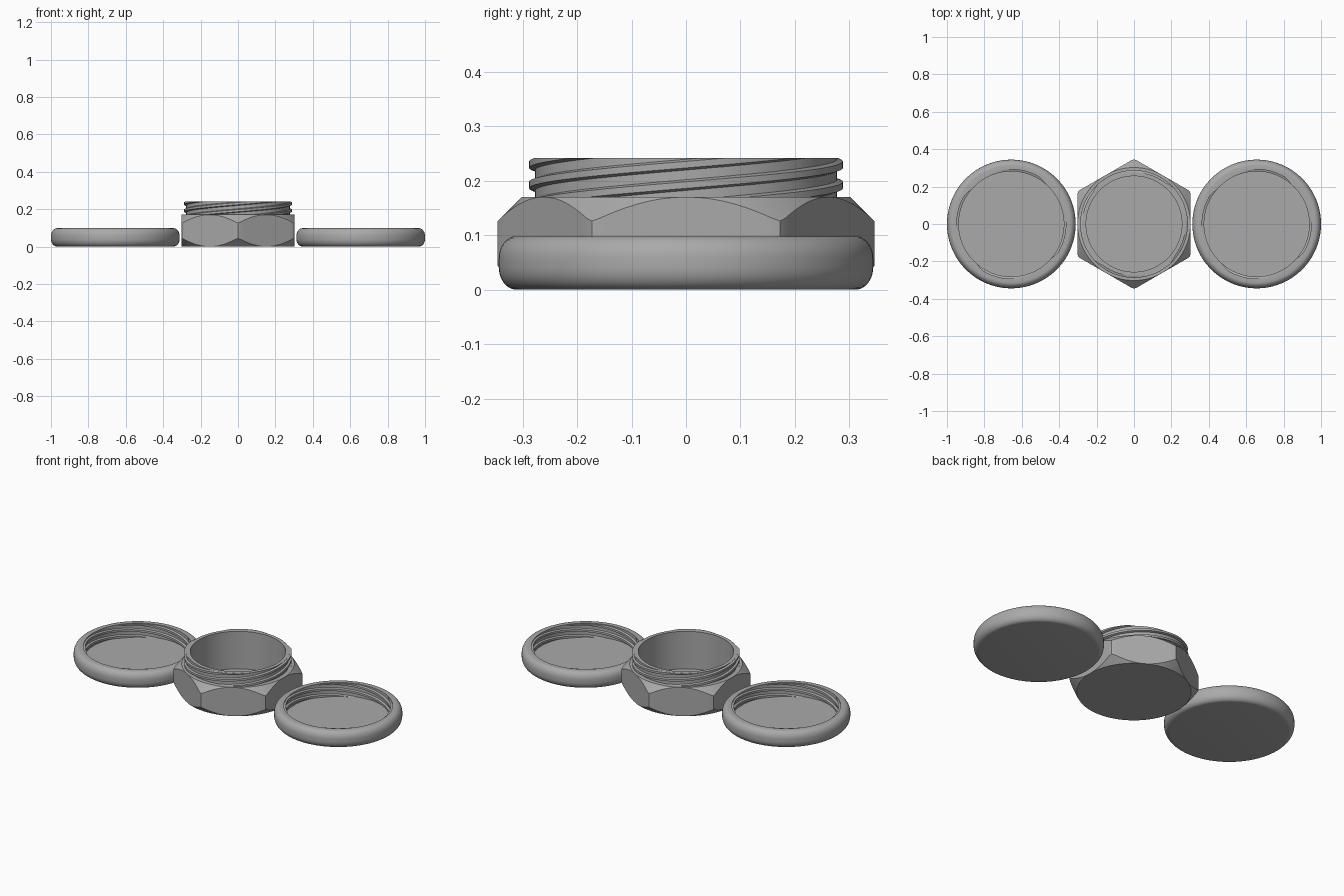
import bpy, bmesh, math

cube = bpy.data.objects.get("Cube")
if cube:
    bpy.data.objects.remove(cube)

steel = bpy.data.materials.new("grey_steel")
steel.use_nodes = True
GREY = (0.40, 0.40, 0.40, 1)
steel.diffuse_color = GREY
steel.node_tree.nodes["Principled BSDF"].inputs["Base Color"].default_value = GREY

SEGMENTS = 144
HEX_FLAT = 0.302
HEX_TOP = 0.17
NECK_TOP = 0.242
NECK_RADIUS = 0.277
CAP_RADIUS = 0.344
CAP_HEIGHT = 0.098
CAP_BORE = 0.292
FLOOR = 0.02
STARTS = 4
PITCH = 0.0375


def finish(name, bm, x):
    bmesh.ops.remove_doubles(bm, verts=bm.verts, dist=1e-5)
    bmesh.ops.recalc_face_normals(bm, faces=bm.faces)
    mesh = bpy.data.meshes.new(name)
    bm.to_mesh(mesh)
    bm.free()
    mesh.materials.append(steel)
    obj = bpy.data.objects.new(name, mesh)
    bpy.context.collection.objects.link(obj)
    obj.location.x = x
    bpy.ops.object.select_all(action="DESELECT")
    obj.select_set(True)
    bpy.context.view_layer.objects.active = obj
    bpy.ops.object.shade_smooth_by_angle(angle=math.radians(25))
    return obj


def skin(bm, rows, closed):
    """Join consecutive rows of vertices with quads."""
    pairs = list(zip(rows, rows[1:]))
    if closed:
        pairs.append((rows[-1], rows[0]))
    for a, b in pairs:
        for i in range(len(a) - 1):
            bm.faces.new((a[i], b[i], b[i + 1], a[i + 1]))


def lathe(name, profile, x=0):
    """Turn a profile, which may vary with the angle, about z."""
    bm = bmesh.new()
    rows = []
    for i in range(SEGMENTS):
        a = math.tau * i / SEGMENTS
        rows.append([bm.verts.new((r * math.cos(a), r * math.sin(a), z))
                     for r, z in profile(a)])
    skin(bm, rows, True)
    return finish(name, bm, x)


def thread(name, root, crest, low, high, x=0):
    """Multi-start helical ridges, trimmed flat at both ends."""
    bm = bmesh.new()
    lead = STARTS * PITCH
    turns = (high - low + 2 * PITCH) / lead
    steps = int(turns * SEGMENTS)
    section = [(root, -0.011), (crest, -0.006), (crest, 0.006), (root, 0.011)]
    for start in range(STARTS):
        rows = []
        base = low - PITCH
        # Phase puts a ridge at z = 0.192 on the -y side
        offset = -math.pi / 2 + math.tau * ((base - 0.192) / lead + start / STARTS)
        for i in range(steps + 1):
            t = turns * i / steps
            a = offset + math.tau * t
            z = base + lead * t
            rows.append([bm.verts.new((r * math.cos(a), r * math.sin(a), z + dz))
                         for r, dz in section + section[:1]])
        skin(bm, rows, False)
    bmesh.ops.remove_doubles(bm, verts=bm.verts, dist=1e-5)
    for z, side in ((low, -1), (high, 1)):
        cut = bmesh.ops.bisect_plane(
            bm, geom=bm.verts[:] + bm.edges[:] + bm.faces[:],
            plane_co=(0, 0, z), plane_no=(0, 0, side), clear_outer=True)
        edges = [e for e in cut["geom_cut"] if isinstance(e, bmesh.types.BMEdge)]
        bmesh.ops.holes_fill(bm, edges=edges, sides=0)
    return finish(name, bm, x)


def nut_profile(a):
    """Hexagon with conical chamfers, a round neck and a blind bore."""
    sector = (a + math.pi / 6) % (math.pi / 3) - math.pi / 6
    r = min(HEX_FLAT / math.cos(sector), 0.346)
    drop = r - HEX_FLAT
    return [(0, 0), (HEX_FLAT, 0), (r, drop), (r, HEX_TOP - drop),
            (HEX_FLAT, HEX_TOP), (NECK_RADIUS, HEX_TOP),
            (NECK_RADIUS, NECK_TOP), (0.256, NECK_TOP),
            (0.256, FLOOR), (0, FLOOR)]


def cap_profile(_):
    """Shallow dish with a bulging, rounded rim."""
    points = [(0, 0)]
    flat = 0.312
    bulge = CAP_RADIUS - flat
    round_height = 0.042
    for centre, first in ((round_height, -90), (CAP_HEIGHT - round_height, 0)):
        for i in range(9):
            t = math.radians(first + 90 * i / 8)
            points.append((flat + bulge * math.cos(t),
                           centre + round_height * math.sin(t)))
    return points + [(CAP_BORE, CAP_HEIGHT), (CAP_BORE, FLOOR), (0, FLOOR)]


# Hexagonal body with external thread
lathe("hex_body", nut_profile)
thread("neck_thread", NECK_RADIUS - 0.003, 0.288, HEX_TOP, NECK_TOP - 0.0005)

# Two screw caps with internal threads, lying open side up
for side, x in (("left", 1), ("right", -1)):
    x *= 1 - CAP_RADIUS
    lathe(side + "_cap", cap_profile, x)
    thread(side + "_cap_thread", CAP_BORE + 0.003, 0.281, FLOOR, CAP_HEIGHT - 0.004, x)
